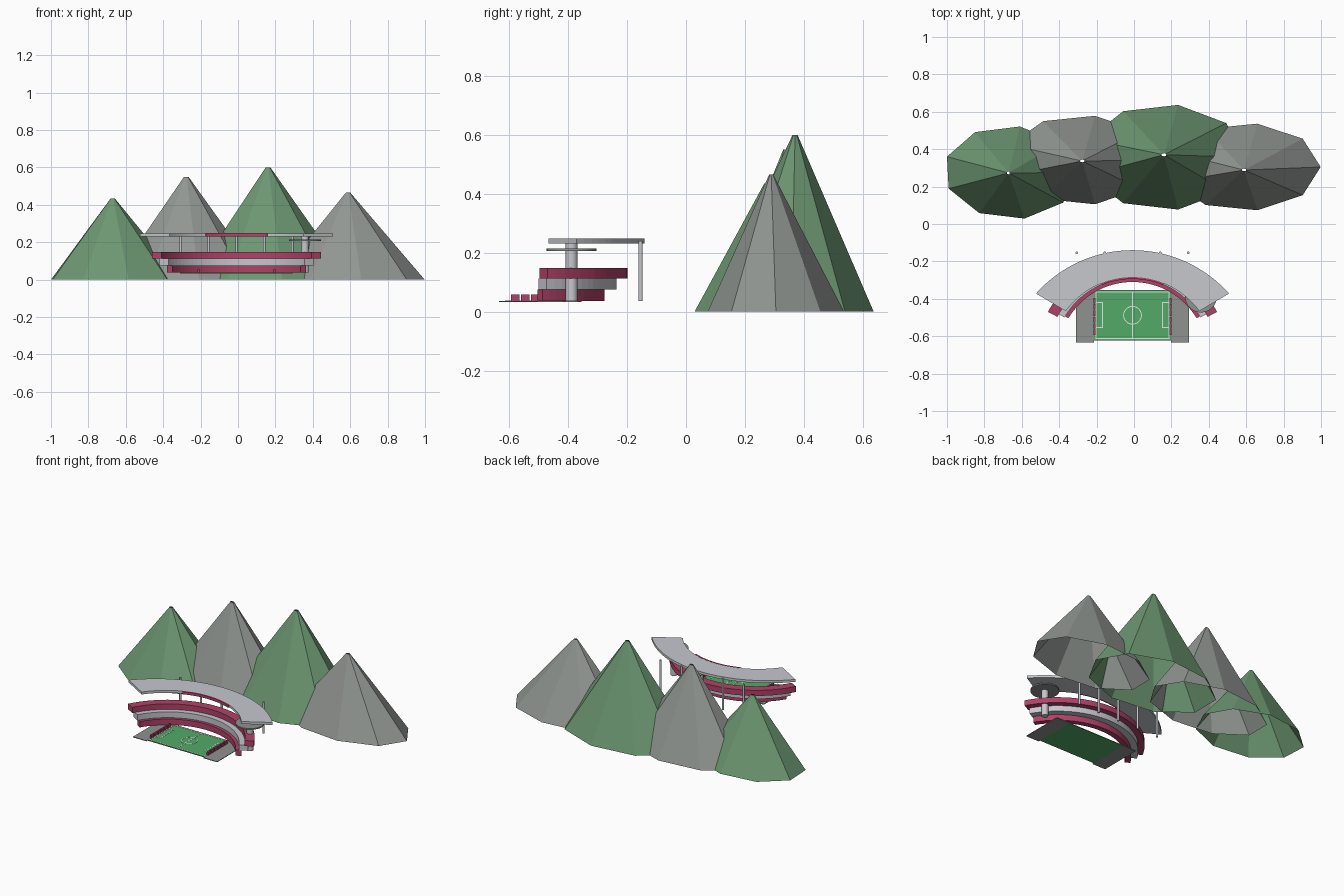
import bpy, bmesh
from math import sin, cos, pi, radians
from mathutils import Matrix, Vector

if "Cube" in bpy.data.objects:
    bpy.data.objects.remove(bpy.data.objects["Cube"])


def material(name, rgb):
    lin = [(c / 255 / 12.92) if c < 11 else ((c / 255 + 0.055) / 1.055) ** 2.4 for c in rgb]
    m = bpy.data.materials.new(name)
    m.use_nodes = True
    m.diffuse_color = (*lin, 1)
    m.node_tree.nodes["Principled BSDF"].inputs["Base Color"].default_value = (*lin, 1)
    return m


FOREST = material("forest green", (108, 150, 113))
ROCK = material("rock gray", (146, 151, 147))
CRIMSON = material("crimson", (176, 66, 104))
PALE = material("pale gray", (198, 200, 206))
CONCRETE = material("concrete gray", (142, 146, 143))
GRASS = material("grass green", (82, 170, 104))
WHITE = material("line white", (232, 238, 232))

MID = -0.008      # stadium centre line
GROUND = 0.037    # pitch level


def finish(name, bm, mat, smooth=False):
    bmesh.ops.recalc_face_normals(bm, faces=bm.faces)
    me = bpy.data.meshes.new(name)
    bm.to_mesh(me)
    bm.free()
    me.materials.append(mat)
    for p in me.polygons:
        p.use_smooth = smooth and len(p.vertices) == 4
    ob = bpy.data.objects.new(name, me)
    bpy.context.collection.objects.link(ob)
    return ob


def box(name, x0, x1, y0, y1, z0, z1, mat):
    bm = bmesh.new()
    size = Matrix.Diagonal((x1 - x0, y1 - y0, z1 - z0, 1))
    centre = Matrix.Translation(((x0 + x1) / 2, (y0 + y1) / 2, (z0 + z1) / 2))
    bmesh.ops.create_cube(bm, size=1, matrix=centre @ size)
    return finish(name, bm, mat)


def cylinder(name, x, y, r, z0, z1, mat, sides=24):
    bm = bmesh.new()
    bmesh.ops.create_cone(bm, cap_ends=True, segments=sides, radius1=r, radius2=r, depth=z1 - z0,
                          matrix=Matrix.Translation((x, y, (z0 + z1) / 2)))
    return finish(name, bm, mat, True)


def arc_band(name, inner, outer, z0, z1, mat, steps=32):
    """Solid curved band between two arcs given as (centre y, radius, half angle)."""
    bm = bmesh.new()
    rows = []
    for i in range(steps + 1):
        t = 2 * i / steps - 1
        row = []
        for (cy, r, half), z in ((inner, z0), (outer, z0), (outer, z1), (inner, z1)):
            a = radians(half) * t
            row.append(bm.verts.new((MID + r * sin(a), cy + r * cos(a), z)))
        rows.append(row)
    for p, q in zip(rows, rows[1:]):
        for k in range(4):
            n = (k + 1) % 4
            bm.faces.new((p[k], p[n], q[n], q[k]))
    bm.faces.new(rows[0])
    bm.faces.new(rows[-1])
    return finish(name, bm, mat)


def mountain(name, apex, base, a, b, mat, sides=9):
    """Open faceted cone on a skewed nine-sided base."""
    bm = bmesh.new()
    rings = []
    for centre, scale in ((Vector((*base, 0)), 1), (Vector(apex), 0.03)):
        ring = []
        for k in range(sides):
            t = 2 * pi * k / sides
            offset = Vector((*a, 0)) * cos(t) + Vector((*b, 0)) * sin(t)
            ring.append(bm.verts.new(centre + offset * scale))
        rings.append(ring)
    for k in range(sides):
        n = (k + 1) % sides
        bm.faces.new((rings[0][k], rings[0][n], rings[1][n], rings[1][k]))
    return finish(name, bm, mat)


# Mountains
mountain("right_green_mountain", (-.67, .273, .435), (-.66, .275), (-.34, .085), (-.11, -.235), FOREST)
mountain("right_gray_mountain", (-.277, .337, .55), (-.28, .342), (.41, 0), (0, .24), ROCK)
mountain("left_green_mountain", (.16, .37, .6), (.16, .357), (.435, 0), (0, .284), FOREST)
mountain("left_gray_mountain", (.588, .289, .465), (.588, .305), (.41, 0), (0, .235), ROCK)

# Seating tiers
CY = -.71
arc_band("lower_tier", (CY, .40, 59), (CY, .434, 59), GROUND, .075, CRIMSON)
arc_band("middle_tier", (CY, .42, 60), (CY, .475, 60), .075, .112, PALE)
arc_band("upper_tier", (CY, .455, 62), (CY, .512, 62), .112, .148, CRIMSON)

# Roof with a coloured trim on the middle of its inner edge
arc_band("roof", (-.728, .443, 53.7), (-.83, .69, 48.4), .232, .248, PALE)
arc_band("roof_trim", (-.728, .434, 22), (-.728, .444, 22), .232, .249, CRIMSON)

# Rear posts
for i in range(5):
    cylinder(f"roof_post_{i + 1}", MID + (i - 2) * .149, -.154, .007, GROUND, .24, PALE, 10)

# Corner tower with its platform
cylinder("tower", .358, -.388, .02, GROUND, .232, PALE)
cylinder("tower_platform", .358, -.388, .085, .206, .214, CONCRETE, 32)

# Pitch and side aprons
PX, Y0, Y1 = .206, -.622, -.354
box("pitch", MID - PX, MID + PX, Y0, Y1, .033, GROUND, GRASS)
for side, label in ((-1, "right"), (1, "left")):
    xs = sorted((MID + side * PX, MID + side * .302))
    box(label + "_apron", *xs, -.634, Y1, .033, GROUND, CONCRETE)
    # Sideline benches in separate blocks
    xs = sorted((MID + side * .198, MID + side * .209))
    for i in range(6):
        y = -.594 + i * .034
        box(f"{label}_bench_{i + 1}", *xs, y, y + .029, GROUND, .058, CRIMSON)

# Painted pitch lines
W, TOP = .005, GROUND + .001


def line(name, x0, x1, y0, y1):
    box(name, MID + x0, MID + x1, y0, y1, GROUND - .001, TOP, WHITE)


def outline(name, x0, x1, y0, y1):
    line(name + "_front", x0, x1, y0, y0 + W)
    line(name + "_back", x0, x1, y1 - W, y1)
    line(name + "_right", x0, x0 + W, y0, y1)
    line(name + "_left", x1 - W, x1, y0, y1)


outline("boundary_line", -.198, .198, Y0 + .008, Y1 - .008)
line("halfway_line", -W / 2, W / 2, Y0 + .008, Y1 - .008)
outline("right_box_line", -.198, -.157, -.557, -.418)
outline("left_box_line", .157, .198, -.557, -.418)
CIRCLE_Y = (Y0 + Y1) / 2
arc_band("centre_circle", (CIRCLE_Y, .045, 180), (CIRCLE_Y, .05, 180), GROUND - .001, TOP, WHITE)
